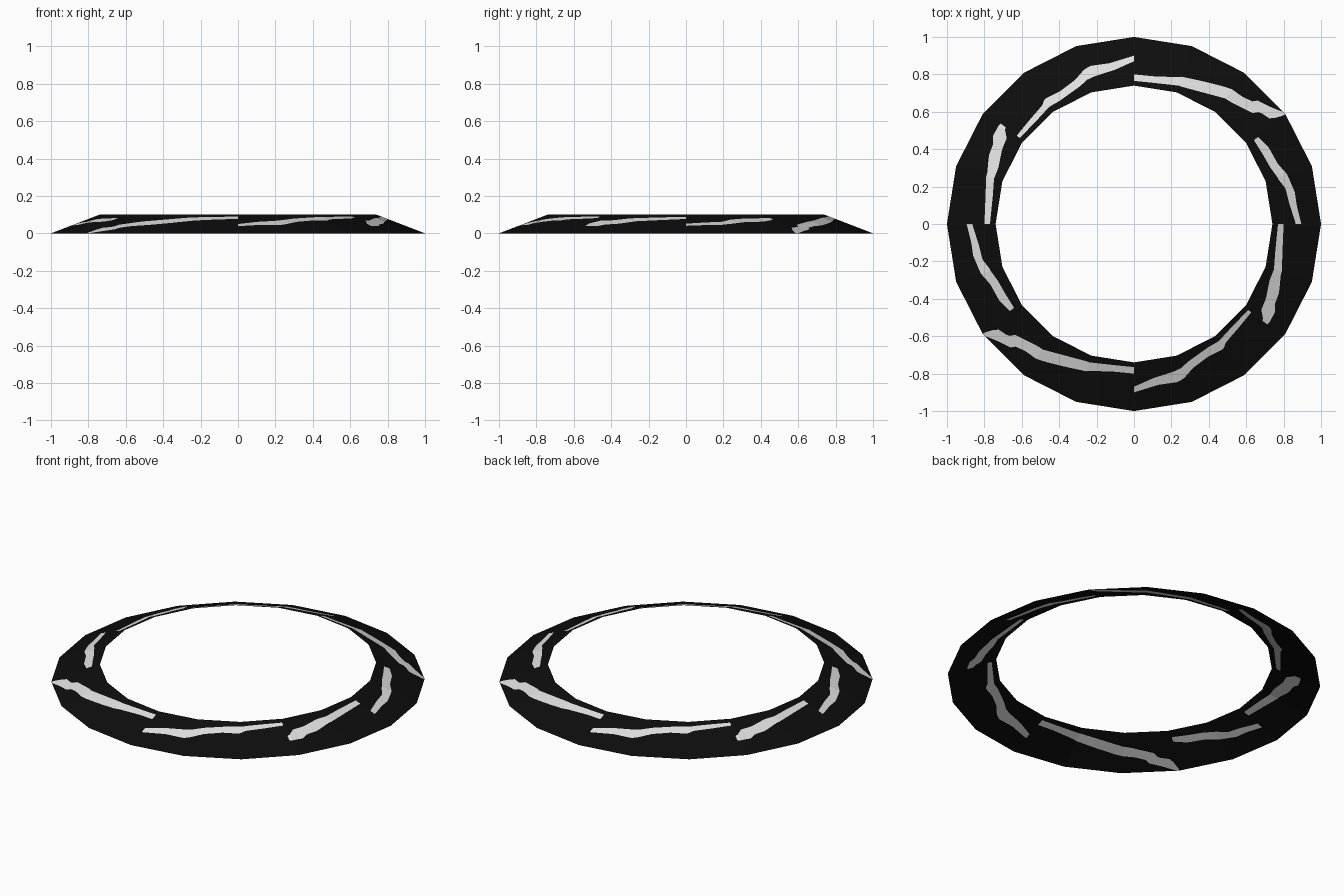
import bpy, bmesh, math

if "Cube" in bpy.data.objects:
    bpy.data.objects.remove(bpy.data.objects["Cube"])

SIDES, INNER, HEIGHT = 20, 0.74, 0.10
STEP = 1.0  # degrees per column, divides the 18 degree facets
FACET = 360 / SIDES

# Streaks on the back half, as (outer edge, inner edge) seen from the top
STREAKS = [
    ([(.895, 0), (.87, .10), (.86, .17), (.83, .24), (.77, .32), (.72, .41), (.66, .47)],
     [(.865, 0), (.83, .11), (.81, .19), (.77, .24), (.73, .30), (.69, .37), (.64, .45)]),
    ([(.80, .61), (.78, .605), (.72, .63), (.66, .66), (.645, .65), (.58, .68), (.48, .735),
      (.36, .765), (.23, .785), (.10, .79), (0, .80)],
     [(.80, .58), (.76, .55), (.73, .56), (.67, .60), (.64, .59), (.52, .65), (.38, .70),
      (.25, .735), (.10, .755), (0, .765)]),
    ([(0, .90), (-.13, .86), (-.235, .845), (-.315, .77), (-.395, .71), (-.475, .67),
      (-.49, .635), (-.555, .56), (-.625, .475)],
     [(0, .87), (-.10, .825), (-.21, .79), (-.29, .735), (-.395, .66), (-.50, .575),
      (-.61, .46)]),
    ([(-.73, .515), (-.755, .47), (-.752, .43), (-.775, .37), (-.785, .27), (-.795, .12), (-.80, 0)],
     [(-.69, .515), (-.68, .46), (-.705, .40), (-.725, .30), (-.755, .15), (-.77, 0)]),
]


def facet_scale(angle):
    """Radius of the 20-sided outline at an angle, for corner radius 1."""
    off = angle % FACET - FACET / 2
    return math.cos(math.radians(FACET / 2)) / math.cos(math.radians(off))


def to_polar(points):
    out = []
    for x, y in points:
        a = math.degrees(math.atan2(y, x))
        out.append((a, min(1, max(INNER, math.hypot(x, y) / facet_scale(a)))))
    return sorted(out)


def interp(table, a):
    if a <= table[0][0]:
        return table[0][1]
    for (a0, p0), (a1, p1) in zip(table, table[1:]):
        if a <= a1:
            return p0 + (p1 - p0) * (a - a0) / max(a1 - a0, 1e-6)
    return table[-1][1]


def material(name, value):
    m = bpy.data.materials.new(name)
    m.diffuse_color = (value, value, value, 1)
    m.use_nodes = True
    m.node_tree.nodes["Principled BSDF"].inputs["Base Color"].default_value = m.diffuse_color
    return m


# Sloped open ring, each column cut along the streak edges
bm = bmesh.new()


def point(angle, p):
    r, a = p * facet_scale(angle), math.radians(angle)
    return bm.verts.new((r * math.cos(a), r * math.sin(a), HEIGHT * (1 - p) / (1 - INNER)))


def band(a0, a1, low, high, mat):
    if high[0] - low[0] < 1e-5 and high[1] - low[1] < 1e-5:
        return
    f = bm.faces.new([point(a0, low[0]), point(a0, high[0]), point(a1, high[1]), point(a1, low[1])])
    f.material_index = mat


polar = [(to_polar(o), to_polar(i)) for o, i in STREAKS]
for k in range(round(360 / STEP)):
    a0, a1 = k * STEP, (k + 1) * STEP
    mid = (a0 + a1) / 2 % 180
    cuts = None
    for outer, inner in polar:
        if min(outer[0][0], inner[0][0]) <= mid <= max(outer[-1][0], inner[-1][0]):
            ends = (mid - STEP / 2, mid + STEP / 2)
            low = [interp(inner, a) for a in ends]
            high = [max(interp(outer, a), l) for a, l in zip(ends, low)]
            cuts = (low, high)
            break
    if cuts:
        band(a0, a1, [INNER] * 2, cuts[0], 0)
        band(a0, a1, cuts[0], cuts[1], 1)
        band(a0, a1, cuts[1], [1, 1], 0)
    else:
        band(a0, a1, [INNER] * 2, [1, 1], 0)

bmesh.ops.remove_doubles(bm, verts=bm.verts, dist=1e-5)
mesh = bpy.data.meshes.new("streaked_ring")
bm.to_mesh(mesh)
bm.free()
mesh.materials.append(material("black", 0.004))
mesh.materials.append(material("pale grey", 0.75))
ring = bpy.data.objects.new("streaked_ring", mesh)
bpy.context.collection.objects.link(ring)
